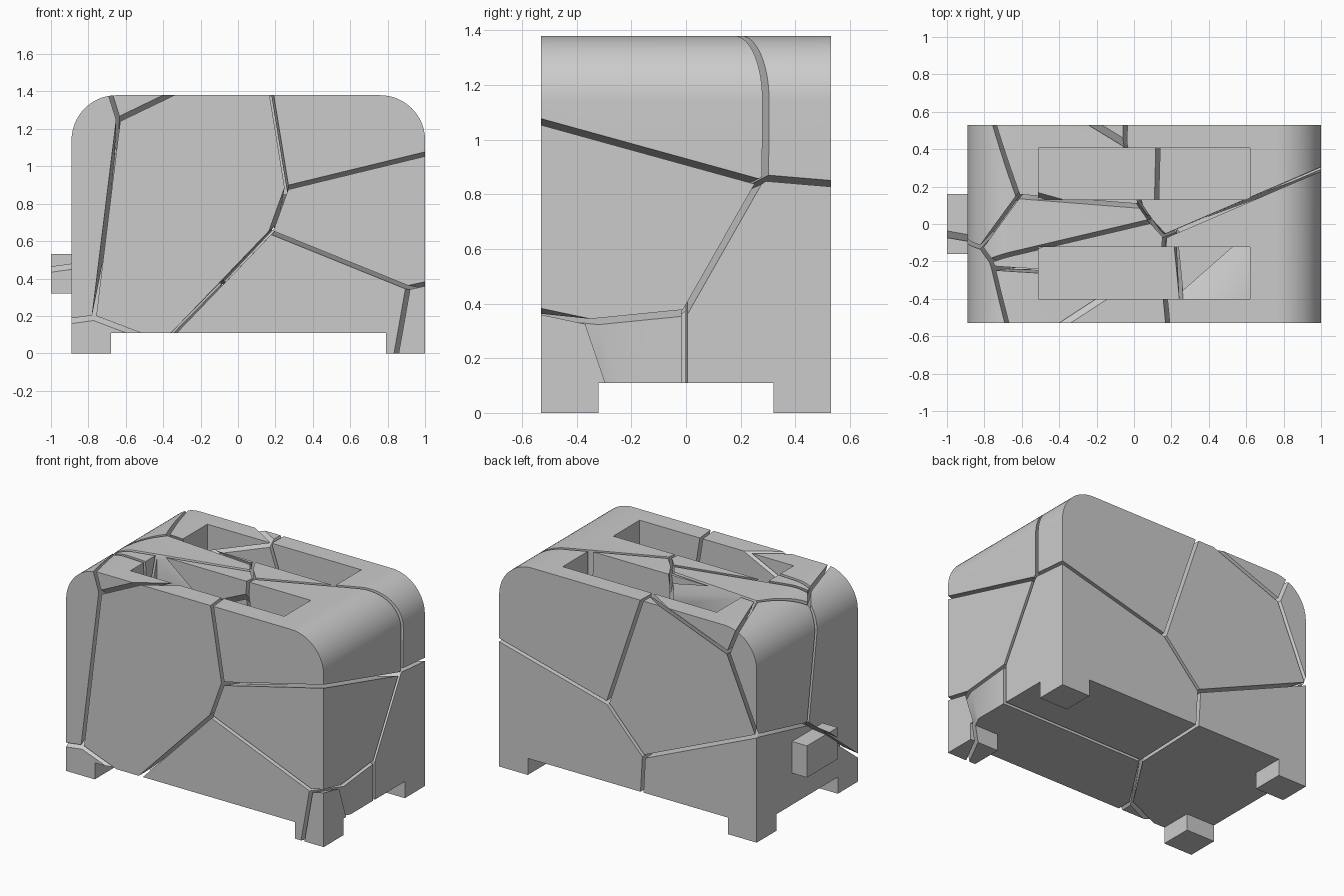
import bpy, bmesh, math
from mathutils import Vector

if "Cube" in bpy.data.objects:
    bpy.data.objects.remove(bpy.data.objects["Cube"])

GAP = 0.011        # half width of the cracks


def link(name, bm):
    bmesh.ops.recalc_face_normals(bm, faces=bm.faces[:])
    mesh = bpy.data.meshes.new(name)
    bm.to_mesh(mesh)
    bm.free()
    ob = bpy.data.objects.new(name, mesh)
    bpy.context.collection.objects.link(ob)
    return ob


def box(name, x, y, z):
    bm = bmesh.new()
    bmesh.ops.create_cube(bm, size=1)
    for v in bm.verts:
        for i, (lo, hi) in enumerate((x, y, z)):
            v.co[i] = lo if v.co[i] < 0 else hi
    return link(name, bm)


def boolean(ob, tool, operation):
    # apply a boolean at once and throw the tool away
    mod = ob.modifiers.new("cut", 'BOOLEAN')
    mod.operation, mod.object, mod.solver = operation, tool, 'EXACT'
    deps = bpy.context.evaluated_depsgraph_get()
    mesh = bpy.data.meshes.new_from_object(ob.evaluated_get(deps))
    ob.modifiers.clear()
    ob.data = mesh
    mesh.name = ob.name
    bpy.data.objects.remove(tool)


# toaster shell: rounded-top profile pulled along y
X0, X1, Y, TOP, R, N = -0.89, 1.0, 0.53, 1.38, 0.24, 16
profile = [(X0, 0), (X1, 0)]
for cx, start in ((X1 - R, 0), (X0 + R, 90)):
    for i in range(N + 1):
        a = math.radians(start + 90 * i / N)
        profile.append((cx + R * math.cos(a), TOP - R + R * math.sin(a)))
bm = bmesh.new()
face = bm.faces.new([bm.verts.new((x, -Y, z)) for x, z in profile])
ext = bmesh.ops.extrude_face_region(bm, geom=[face])
bmesh.ops.translate(bm, vec=(0, 2 * Y, 0),
                    verts=[g for g in ext['geom'] if isinstance(g, bmesh.types.BMVert)])
toaster = link("toaster", bm)

# crossing channels underneath leave four corner feet; two bread slots on top
for x, y, z in (((-0.68, 0.79), (-1, 1), (-1, 0.11)),
                ((-2, 2), (-0.32, 0.32), (-1, 0.11)),
                ((-0.51, 0.62), (0.13, 0.407), (0.85, 2)),
                ((-0.51, 0.62), (-0.40, -0.123), (0.85, 2))):
    boolean(toaster, box("cutter", x, y, z), 'DIFFERENCE')

# lever on the left side
boolean(toaster, box("lever", (-1, -0.8), (-0.16, 0.16), (0.32, 0.53)), 'UNION')

# centres of the broken shards
seeds = {
    "front_panel_shard": (-0.36, -0.445, 1.13),
    "front_right_top_shard": (0.745, -0.337, 1.31),
    "front_right_middle_shard": (0.899, -0.512, 0.676),
    "front_base_shard": (0.679, -0.458, 0.132),
    "front_right_foot_shard": (1.03, -0.64, 0.07),
    "back_right_top_shard": (0.367, 0.542, 1.304),
    "back_right_base_shard": (0.671, 0.443, 0.132),
    "back_left_base_and_lever_shard": (-0.77, 0.49, 0.05),
    "back_panel_shard": (-0.33, 0.56, 1.07),
    "slot_divider_shard": (-0.50, -0.05, 1.30),
    "slot_edge_shard": (-0.46, -0.22, 1.35),
    "front_rim_shard": (-0.464, -0.285, 1.346),
    "front_left_side_shard": (-0.928, -0.41, 1.20),
    "back_rim_shard": (-0.47, 0.33, 1.44),
    "back_left_side_shard": (-0.84, 0.20, 1.29),
}


def cell(name):
    # convex region nearest to one centre, pulled in by the crack width
    p = Vector(seeds[name])
    bm = bmesh.new()
    bmesh.ops.create_cube(bm, size=5)
    for other, q in seeds.items():
        if other == name:
            continue
        q = Vector(q)
        n = (q - p).normalized()
        bmesh.ops.bisect_plane(bm, geom=bm.verts[:] + bm.edges[:] + bm.faces[:], dist=1e-6,
                               plane_co=(p + q) / 2 - n * GAP, plane_no=n, clear_outer=True)
        rim = [e for e in bm.edges if e.is_boundary]
        if rim:
            bmesh.ops.holes_fill(bm, edges=rim, sides=0)
    return link("cell", bm)


# break the toaster into shards
for name in seeds:
    shard = bpy.data.objects.new(name, toaster.data.copy())
    bpy.context.collection.objects.link(shard)
    boolean(shard, cell(name), 'INTERSECT')
bpy.data.objects.remove(toaster)

# smooth the rounded corners, keep cracks sharp
for ob in bpy.context.collection.objects:
    ob.select_set(True)
    bpy.context.view_layer.objects.active = ob
bpy.ops.object.shade_smooth_by_angle(angle=math.radians(30))
